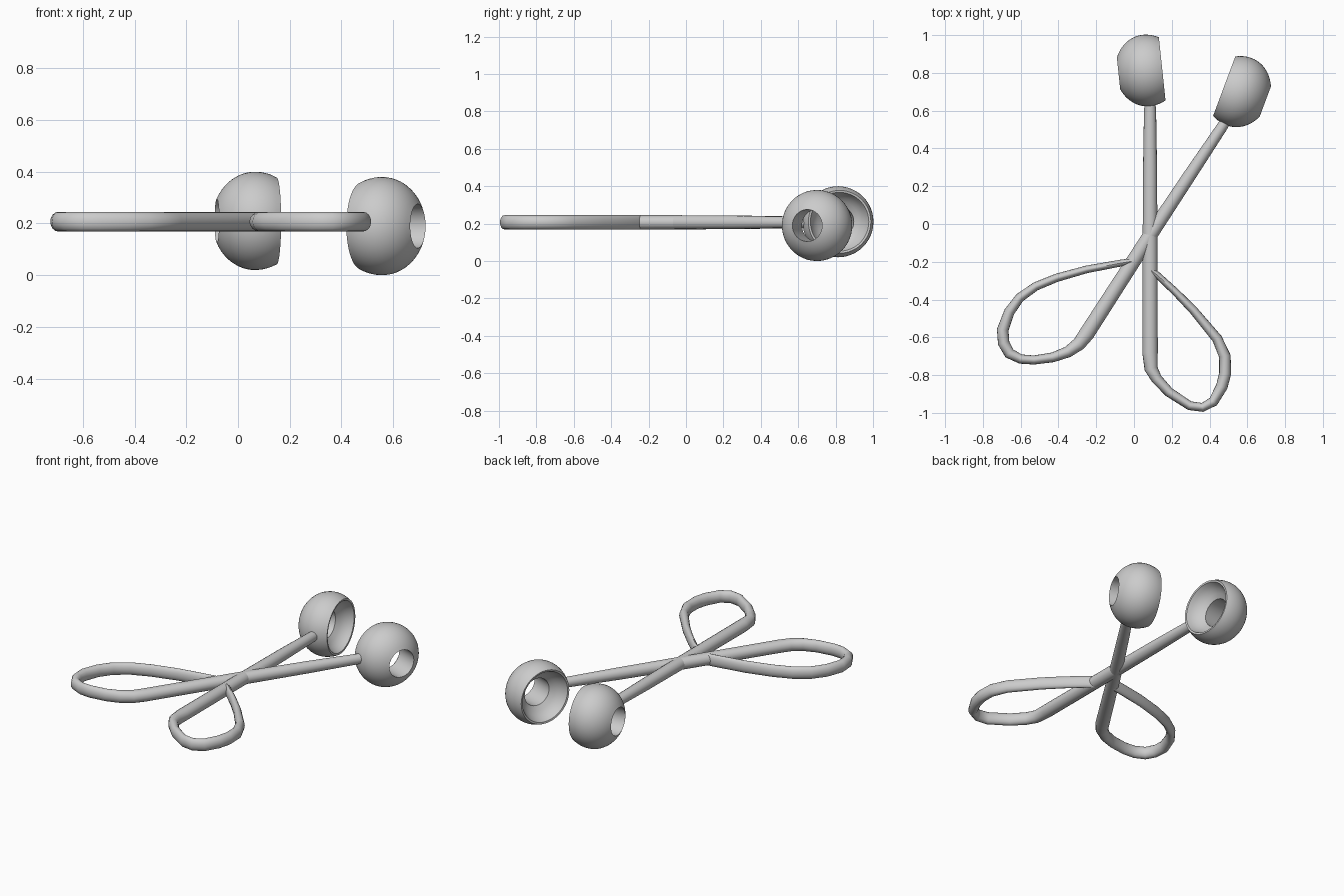
import bpy, bmesh, math
from mathutils import Vector, Matrix

if "Cube" in bpy.data.objects:
    bpy.data.objects.remove(bpy.data.objects["Cube"])


def finish(bm, name, angle):
    bmesh.ops.recalc_face_normals(bm, faces=bm.faces)
    mesh = bpy.data.meshes.new(name)
    bm.to_mesh(mesh)
    bm.free()
    ob = bpy.data.objects.new(name, mesh)
    bpy.context.collection.objects.link(ob)
    bpy.ops.object.select_all(action='DESELECT')
    bpy.context.view_layer.objects.active = ob
    ob.select_set(True)
    bpy.ops.object.shade_smooth_by_angle(angle=math.radians(angle))
    return ob


def cup(name, center, angle, segs=48):
    """Thick cup turned about local x; open at +x, bored through at -x."""
    hole, a, r = 0.085, 0.165, 0.19
    t0 = math.pi - math.asin(hole / r)
    t1 = math.asin(0.168 / r)
    n = 14
    prof = []
    for i in range(n + 1):
        t = t0 + (t1 - t0) * i / n
        prof.append((a * math.cos(t) * (1.1 if t < math.pi / 2 else 1), r * math.sin(t)))
    # hollow dish, ending at the mouth of the bore
    prof += [(0.083, 0.157), (0.06, 0.147), (0.037, 0.132), (0.018, 0.112), (0.0, hole)]
    bm = bmesh.new()
    rings = []
    for k in range(segs):
        b = 2 * math.pi * k / segs
        rings.append([bm.verts.new((u, q * math.cos(b), q * math.sin(b))) for u, q in prof])
    m = len(prof)
    for k in range(segs):
        p, q = rings[k], rings[(k + 1) % segs]
        for i in range(m):
            j = (i + 1) % m
            bm.faces.new((p[i], p[j], q[j], q[i]))
    bm.transform(Matrix.Translation(center) @ Matrix.Rotation(math.radians(angle), 4, 'Z'))
    return finish(bm, name, 35)


def arm(name, path, z=0.207, sides=16):
    """Flat-lying tube; each path point is x, y, half width, half height."""
    bm = bmesh.new()
    pts = [Vector(p[:2]) for p in path]
    rings = []
    for i, p in enumerate(path):
        d = Vector((0, 0))
        if i > 0:
            d += (pts[i] - pts[i - 1]).normalized()
        if i < len(pts) - 1:
            d += (pts[i + 1] - pts[i]).normalized()
        d.normalize()
        side = Vector((-d.y, d.x))
        ring = []
        for k in range(sides):
            b = 2 * math.pi * k / sides
            q = pts[i] + side * p[2] * math.cos(b)
            ring.append(bm.verts.new((q.x, q.y, z + p[3] * math.sin(b))))
        rings.append(ring)
    for p, q in zip(rings, rings[1:]):
        for k in range(sides):
            j = (k + 1) % sides
            bm.faces.new((p[k], p[j], q[j], q[k]))
    bm.faces.new(rings[0])
    bm.faces.new(rings[-1])
    return finish(bm, name, 40)


def rod(straight, loop):
    """Tapered straight part followed by the finger loop."""
    return straight + [(x, y, w, 0.038) for x, y, w in loop]


# Scoop cups
cup("left_cup", (0.065, 0.8125, 0.21), 6)
cup("right_cup", (0.557, 0.70, 0.19), 159.5)

# Arm of the left cup, looping to the right at the front
arm("left_cup_arm", rod(
    [(0.085, 0.66, 0.027, 0.029), (0.085, 0.6, 0.032, 0.031),
     (0.085, 0.3, 0.037, 0.036), (0.085, -0.06, 0.039, 0.038), (0.085, -0.68, 0.041, 0.038)],
    [(0.09, -0.765, 0.035), (0.12, -0.82, 0.029), (0.185, -0.89, 0.026), (0.295, -0.962, 0.024),
     (0.363, -0.971, 0.024), (0.42, -0.94, 0.027), (0.465, -0.86, 0.031), (0.483, -0.79, 0.032),
     (0.481, -0.70, 0.031), (0.44, -0.607, 0.027), (0.315, -0.457, 0.023),
     (0.22, -0.36, 0.02), (0.125, -0.272, 0.018), (0.09, -0.245, 0.017)]))

# Arm of the right cup, looping to the left at the front
arm("right_cup_arm", rod(
    [(0.50, 0.57, 0.026, 0.028), (0.47, 0.52, 0.029, 0.031),
     (0.30, 0.265, 0.034, 0.036), (0.085, -0.06, 0.038, 0.038), (-0.25, -0.58, 0.041, 0.038)],
    [(-0.292, -0.635, 0.036), (-0.35, -0.677, 0.03), (-0.43, -0.706, 0.026), (-0.53, -0.72, 0.024),
     (-0.60, -0.715, 0.025), (-0.66, -0.685, 0.029), (-0.69, -0.63, 0.031), (-0.695, -0.56, 0.031),
     (-0.66, -0.465, 0.028), (-0.605, -0.39, 0.025), (-0.52, -0.33, 0.023), (-0.41, -0.285, 0.022),
     (-0.25, -0.24, 0.02), (-0.07, -0.207, 0.018), (-0.01, -0.197, 0.016)]))
